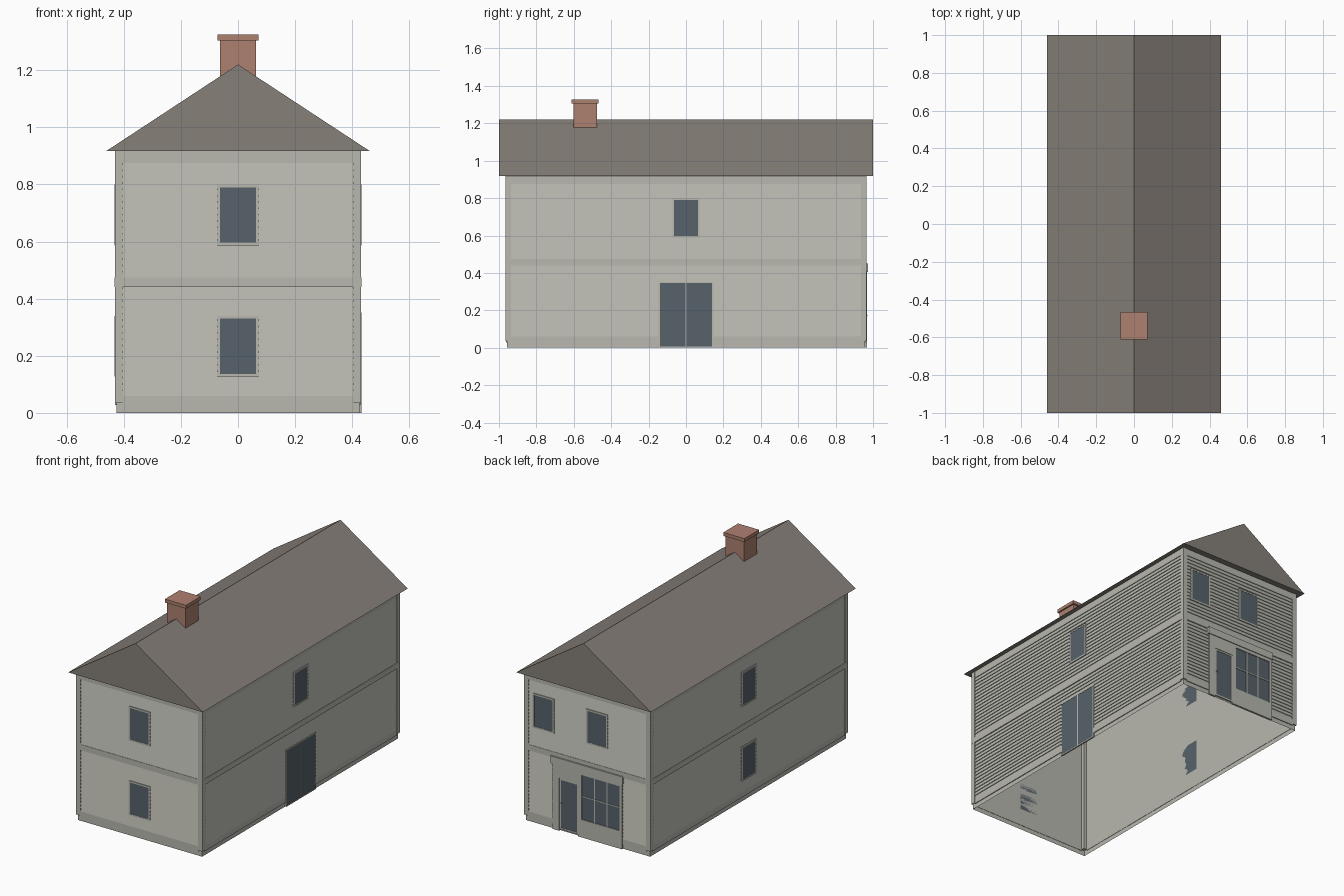
import bpy, bmesh

old = bpy.data.objects.get("Cube")
if old:
    bpy.data.objects.remove(old)


def material(name, rgb):
    m = bpy.data.materials.new(name)
    m.use_nodes = True
    m.diffuse_color = (*rgb, 1)
    m.node_tree.nodes["Principled BSDF"].inputs["Base Color"].default_value = (*rgb, 1)
    return m


PAINT = material("pale grey paint", (0.48, 0.48, 0.43))
ROOF = material("taupe shingle", (0.24, 0.215, 0.19))
BRICK = material("faded brick", (0.42, 0.22, 0.16))
GLASS = material("slate glass", (0.095, 0.12, 0.145))

# Each wall: outward axis, sign, distance to its plane, half width
CORE_X, CORE_Y = 0.425, 0.957
WALLS = {
    "front": ("y", -1, CORE_Y, CORE_X),
    "back": ("y", 1, CORE_Y, CORE_X),
    "left": ("x", 1, CORE_X, CORE_Y),
    "right": ("x", -1, CORE_X, CORE_Y),
}


def finish(bm, name, mat):
    bmesh.ops.recalc_face_normals(bm, faces=bm.faces)
    mesh = bpy.data.meshes.new(name)
    bm.to_mesh(mesh)
    bm.free()
    mesh.materials.append(mat)
    ob = bpy.data.objects.new(name, mesh)
    bpy.context.collection.objects.link(ob)
    return ob


def prism(bm, profile, place, a, b):
    """Extrude a closed profile from a to b; place() turns (along, p, q) into xyz."""
    ends = [[bm.verts.new(place(t, p, q)) for p, q in profile] for t in (a, b)]
    n = len(profile)
    for ring in ends:
        bm.faces.new(ring)
    for i in range(n):
        j = (i + 1) % n
        bm.faces.new((ends[0][i], ends[0][j], ends[1][j], ends[1][i]))


def board(bm, wall, u0, u1, z0, z1, out, top_out=None, inner=-0.002):
    """Board on a wall; out is how far it stands proud, top_out tapers it."""
    axis, sign, dist, _ = WALLS[wall]
    top_out = out if top_out is None else top_out

    def place(u, d, z):
        far = sign * (dist + d)
        return (u, far, z) if axis == "y" else (far, u, z)

    prism(bm, [(inner, z0), (out, z0), (top_out, z1), (inner, z1)], place, u0, u1)


def boards(name, mat, wall, rows):
    bm = bmesh.new()
    for row in rows:
        board(bm, wall, *row)
    return finish(bm, name, mat)


def block(name, mat, x, y, z):
    bm = bmesh.new()
    prism(bm, [(x[0], y[0]), (x[1], y[0]), (x[1], y[1]), (x[0], y[1])],
          lambda t, p, q: (p, q, t), *z)
    return finish(bm, name, mat)


def frame(u0, u1, z0, z1, w, out):
    """Four bars around an opening."""
    return [(u0 - w, u1 + w, z1, z1 + w, out), (u0 - w, u1 + w, z0 - w, z0, out),
            (u0 - w, u0, z0, z1, out), (u1, u1 + w, z0, z1, out)]


# Hollow wall shell, open underneath
shell = bmesh.new()
prism(shell, [(-CORE_X, -CORE_Y), (CORE_X, -CORE_Y), (CORE_X, CORE_Y), (-CORE_X, CORE_Y)],
      lambda t, p, q: (p, q, t), 0, 0.92)
bmesh.ops.recalc_face_normals(shell, faces=shell.faces)
bmesh.ops.delete(shell, geom=[f for f in shell.faces if abs(f.normal.z) > 0.5],
                 context="FACES_ONLY")
finish(shell, "wall_shell", PAINT)

# Clapboards and horizontal trim
for wall, (_, _, _, half) in WALLS.items():
    edge = half - 0.02
    rows = []
    for low, high, count in ((0.06, 0.44, 17), (0.475, 0.875, 18)):
        step = (high - low) / count
        rows += [(-edge, edge, low + i * step, low + (i + 1) * step, 0.005, 0.0005)
                 for i in range(count)]
    boards(wall + "_clapboards", PAINT, wall, rows)
    boards(wall + "_trim_boards", PAINT, wall,
           [(-edge, edge, 0.028, 0.06, 0.005), (-edge, edge, 0.875, 0.92, 0.005),
            (-half - 0.007, half + 0.007, 0.44, 0.475, 0.007)])

# Corner boards
for sx in (-1, 1):
    for sy in (-1, 1):
        block("corner_board", PAINT, sorted((sx * 0.402, sx * 0.431)),
              sorted((sy * 0.935, sy * 0.964)), (0.035, 0.92))

# Plain windows: wall, centre, sill height
for wall, u, z in (("front", 0, 0.597), ("front", 0, 0.137), ("left", 0, 0.597),
                   ("right", 0, 0.597), ("right", 0, 0.137),
                   ("back", 0.3, 0.597), ("back", -0.065, 0.597)):
    hole = (u - 0.063, u + 0.063, z, z + 0.193)
    boards(wall + "_window_glass", GLASS, wall, [(*hole, 0.0055)])
    boards(wall + "_window_frame", PAINT, wall, frame(*hole, 0.01, 0.007))

# Double door
boards("double_door_leaves", GLASS, "left",
       [(-0.14, -0.004, 0.006, 0.345, 0.006), (0.004, 0.14, 0.006, 0.345, 0.006)])
boards("double_door_frame", PAINT, "left",
       frame(-0.14, 0.14, 0.006, 0.345, 0.006, 0.0075)
       + [(-0.004, 0.004, 0.006, 0.345, 0.0075)])

# Shopfront: pilasters, fascia, cornice, stall riser
boards("shopfront_surround", PAINT, "back",
       [(0.19, 0.235, 0, 0.41, 0.011), (0.035, 0.06, 0, 0.41, 0.011),
        (-0.24, -0.222, 0, 0.41, 0.011), (0.06, 0.19, 0.325, 0.41, 0.011),
        (-0.222, 0.035, 0.385, 0.41, 0.011), (-0.222, 0.035, 0, 0.11, 0.011),
        (-0.246, 0.246, 0.405, 0.45, 0.016)])
boards("shopfront_glass", GLASS, "back", [(-0.222, 0.035, 0.11, 0.385, 0.006)])
third = 0.257 / 3
boards("shopfront_glazing_bars", PAINT, "back",
       [(-0.222 + third * i - 0.003, -0.222 + third * i + 0.003, 0.11, 0.385, 0.009)
        for i in (1, 2)] + [(-0.222, 0.035, 0.25, 0.256, 0.009)])
boards("shop_door_glass", GLASS, "back", [(0.07, 0.18, 0.02, 0.315, 0.006)])
boards("shop_door_frame", PAINT, "back", frame(0.07, 0.18, 0.02, 0.315, 0.01, 0.008))
boards("shop_door_handle", PAINT, "back", [(0.172, 0.184, 0.17, 0.176, 0.014)])

# Gable roof
roof = bmesh.new()
prism(roof, [(-0.46, 0.918), (0.46, 0.918), (0, 1.22)], lambda t, p, q: (p, t, q), -1, 1)
finish(roof, "gable_roof", ROOF)

# Chimney
block("chimney_stack", BRICK, (-0.063, 0.063), (-0.602, -0.476), (1.178, 1.305))
block("chimney_cap", BRICK, (-0.072, 0.072), (-0.611, -0.467), (1.305, 1.326))
